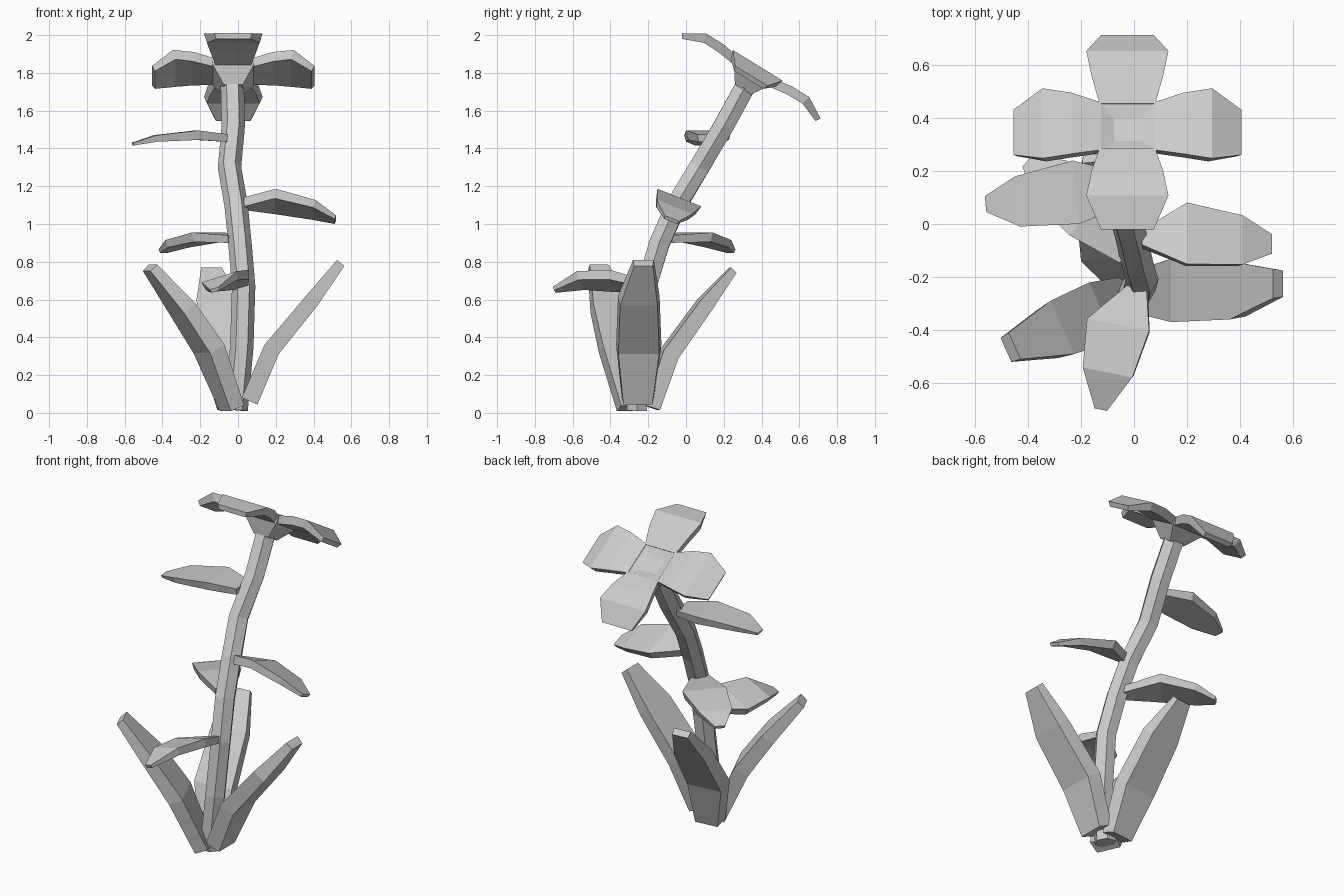
import bpy, bmesh, math
from mathutils import Vector, Matrix

if "Cube" in bpy.data.objects:
    bpy.data.objects.remove(bpy.data.objects["Cube"])

grey = bpy.data.materials.new("light grey")
grey.diffuse_color = (0.6, 0.6, 0.6, 1)
grey.use_nodes = True
grey.node_tree.nodes["Principled BSDF"].inputs["Base Color"].default_value = grey.diffuse_color


def loft(name, rings):
    """Skin a list of equal-length point rings and cap both ends."""
    bm = bmesh.new()
    rows = [[bm.verts.new(p) for p in ring] for ring in rings]
    n = len(rows[0])
    for a, b in zip(rows, rows[1:]):
        for i in range(n):
            j = (i + 1) % n
            bm.faces.new((a[i], a[j], b[j], b[i]))
    bm.faces.new(rows[0][::-1])
    bm.faces.new(rows[-1])
    bmesh.ops.recalc_face_normals(bm, faces=bm.faces)
    me = bpy.data.meshes.new(name)
    bm.to_mesh(me)
    bm.free()
    me.materials.append(grey)
    ob = bpy.data.objects.new(name, me)
    bpy.context.collection.objects.link(ob)
    return ob


def tangent(pts, i):
    return (pts[min(i + 1, len(pts) - 1)] - pts[max(i - 1, 0)]).normalized()


def blade(name, side, stations, frame=Matrix()):
    """Leaf or petal: stations are upper centre x, y, z, then width and thickness."""
    side = Vector(side).normalized()
    pts = [Vector(s[:3]) for s in stations]
    rings = []
    for i, (p, s) in enumerate(zip(pts, stations)):
        up = side.cross(tangent(pts, i)).normalized()
        if up.z < 0:
            up = -up
        half, low = side * s[3] / 2, up * s[4]
        ring = [p - half, p + half, p + half * 0.9 - low, p - half * 0.9 - low]
        rings.append([frame @ v for v in ring])
    return loft(name, rings)


# Six-sided bending stem
path = [Vector(p) for p in [(-0.01, -0.26, 0.015), (0.02, -0.25, 0.35), (0.03, -0.21, 0.67),
                            (0.01, -0.14, 0.9), (-0.01, -0.05, 1.1), (-0.045, 0.07, 1.3),
                            (-0.025, 0.20, 1.52), (-0.03, 0.32, 1.74)]]
rings = []
for i, p in enumerate(path):
    t = tangent(path, i)
    u = Vector((0, 1, 0)).cross(t).normalized()
    v = t.cross(u)
    rings.append([p + 0.062 * (u * math.cos(a) + v * math.sin(a))
                  for a in (k * math.pi / 3 for k in range(6))])
loft("stem", rings)

# Three tall leaves at the base
blade("base_leaf_right", (0, 1, 0), [
    (0.02, -0.255, 0.08, 0.17, 0.09), (0.14, -0.25, 0.36, 0.24, 0.09),
    (0.36, -0.25, 0.62, 0.22, 0.08), (0.525, -0.225, 0.81, 0.11, 0.05)])
blade("base_leaf_left", (-0.41, 0.91, 0), [
    (0.0, -0.27, 0.04, 0.16, 0.08), (-0.12, -0.33, 0.36, 0.24, 0.09),
    (-0.27, -0.39, 0.58, 0.22, 0.08), (-0.45, -0.46, 0.785, 0.11, 0.05)])
blade("base_leaf_back", (1, 0.1, 0), [
    (-0.03, -0.22, 0.04, 0.16, 0.08), (-0.08, -0.13, 0.33, 0.24, 0.09),
    (-0.11, 0.07, 0.6, 0.22, 0.08), (-0.14, 0.235, 0.77, 0.11, 0.04)])

# Four small leaves along the stem
blade("stem_leaf_top_left", (-0.1, 1, 0), [
    (-0.06, 0.13, 1.475, 0.14, 0.04), (-0.22, 0.12, 1.495, 0.24, 0.05),
    (-0.44, 0.085, 1.47, 0.19, 0.035), (-0.56, 0.075, 1.43, 0.06, 0.015)])
blade("stem_leaf_right", (0, 1, -0.4), [
    (0.03, -0.05, 1.13, 0.06, 0.05), (0.20, -0.035, 1.14, 0.25, 0.05),
    (0.41, -0.06, 1.09, 0.20, 0.04), (0.52, -0.075, 1.03, 0.08, 0.02)])
blade("stem_leaf_back_left", (0.68, 0.73, 0), [
    (-0.02, -0.11, 0.94, 0.10, 0.04), (-0.16, 0.05, 0.955, 0.25, 0.05),
    (-0.32, 0.17, 0.915, 0.19, 0.04), (-0.40, 0.24, 0.865, 0.06, 0.02)])
blade("stem_leaf_front", (1, -0.2, 0.32), [
    (0.01, -0.24, 0.70, 0.08, 0.04), (-0.06, -0.38, 0.72, 0.25, 0.05),
    (-0.10, -0.56, 0.72, 0.20, 0.045), (-0.125, -0.70, 0.66, 0.05, 0.02)])

# Tilted flower head: dished square centre and four drooping petals
head = Matrix.Translation((-0.025, 0.38, 1.84)) @ Matrix.Rotation(math.radians(-31.6), 4, 'X')
corners = [(-1, -1), (1, -1), (1, 1), (-1, 1)]
loft("flower_centre", [[head @ Vector((x * r, y * r, h)) for x, y in corners]
                       for r, h in [(0.05, -0.15), (0.11, -0.06), (0.11, -0.02), (0.05, -0.045)]])
for k, name in enumerate(["right", "back", "left", "front"]):
    blade("petal_" + name, (0, 1, 0), [
        (0.10, 0, -0.02, 0.21, 0.045), (0.21, 0, 0.0, 0.27, 0.05),
        (0.32, 0, 0.0, 0.31, 0.05), (0.43, 0, -0.065, 0.20, 0.03)],
        head @ Matrix.Rotation(k * math.pi / 2, 4, 'Z'))
